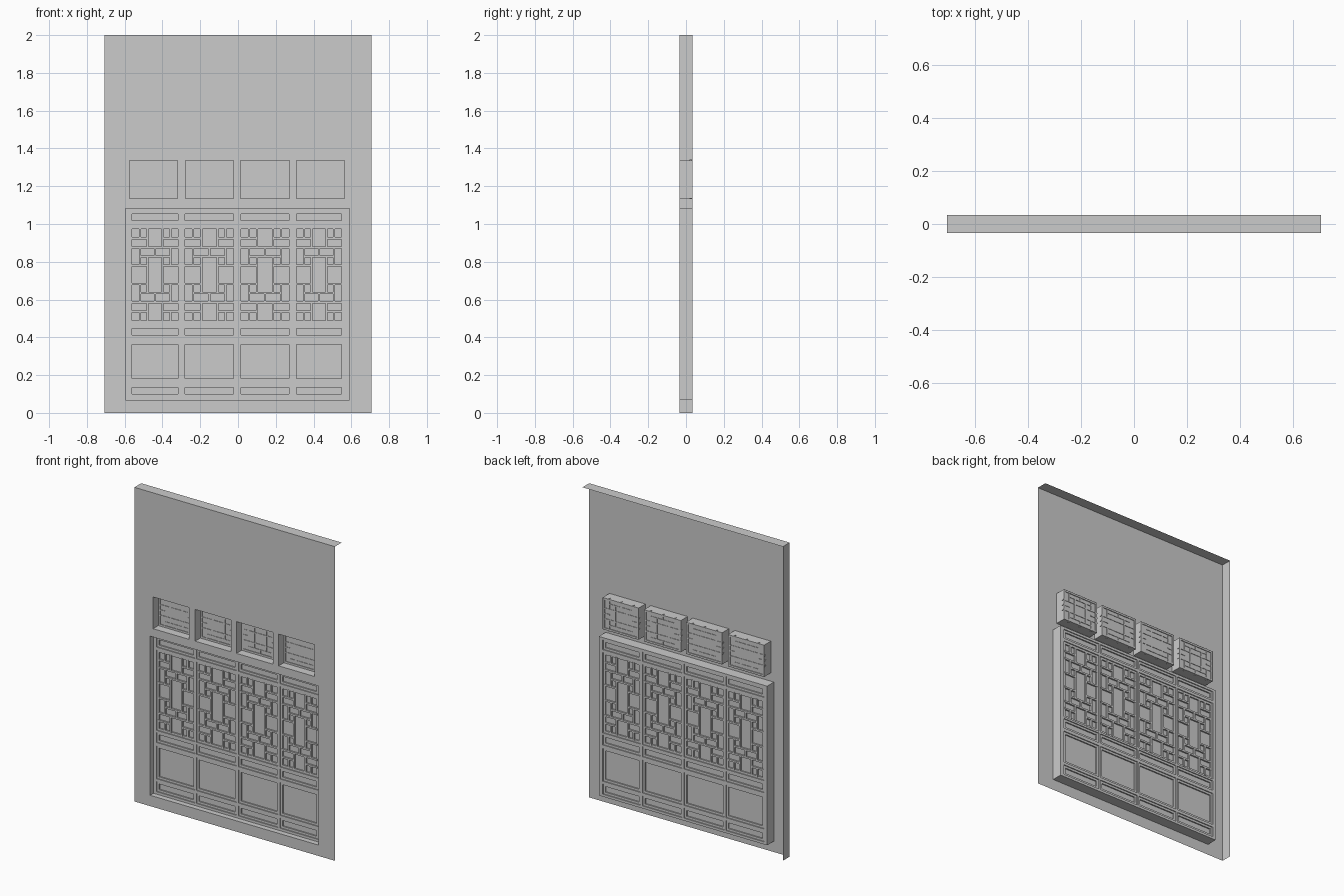
import bpy, bmesh

if "Cube" in bpy.data.objects:
    bpy.data.objects.remove(bpy.data.objects["Cube"])

FRONT, DEPTH = -0.034, 0.068
WIN_X = [(-0.574, -0.32), (-0.278, -0.024), (0.013, 0.272), (0.31, 0.563)]
WIN_Z = (1.135, 1.337)
DOOR_X, DOOR_Z = (-0.595, 0.59), (0.069, 1.082)
LEAF_X = [(-0.574, -0.304), (-0.294, -0.01), (0.003, 0.283), (0.296, 0.563)]
PANEL_Z = [(0.085, 0.149), (0.167, 0.377), (0.398, 0.462), (0.475, 0.987), (1.005, 1.066)]


def finish(name, bm):
    me = bpy.data.meshes.new(name)
    bm.to_mesh(me)
    bm.free()
    ob = bpy.data.objects.new(name, me)
    bpy.context.collection.objects.link(ob)
    return ob


def box(bm, x, y, z):
    r = bmesh.ops.create_cube(bm, size=1)
    for v in r["verts"]:
        v.co = [(a[0] + a[1]) / 2 + c * (a[1] - a[0]) for c, a in zip(v.co, (x, y, z))]


def border(bm, x, y, z, w):
    box(bm, (x[0], x[0] + w), y, z)
    box(bm, (x[1] - w, x[1]), y, z)
    for a, b in ((z[0], z[0] + w), (z[1] - w, z[1])):
        box(bm, (x[0] + w, x[1] - w), y, (a, b))


def lattice(bm, x, y, z, n, segs, w):
    """Quarter pattern (u0, v0, u1, v1) counted from the centre, mirrored both ways."""
    cx, cz = sum(x) / 2, sum(z) / 2
    su, sv = (x[1] - x[0]) / 2 / n[0], (z[1] - z[0]) / 2 / n[1]
    done = set()
    for u0, v0, u1, v1 in segs:
        for mx in (-1, 1):
            for mz in (-1, 1):
                a = tuple(sorted((mx * u0, mx * u1)) + sorted((mz * v0, mz * v1)))
                if a in done:
                    continue
                done.add(a)
                box(bm, (cx + a[0] * su - w / 2, cx + a[1] * su + w / 2), y,
                    (cz + a[2] * sv - w / 2, cz + a[3] * sv + w / 2))


# Wall: open shell with front sheet, top, left side and deep opening reveals
holes = [(x, WIN_Z) for x in WIN_X] + [(DOOR_X, DOOR_Z)]
xs = sorted({-0.706, 0.706} | {v for h in holes for v in h[0]})
zs = sorted({0, 2} | {v for h in holes for v in h[1]})
bm = bmesh.new()
grid = {(i, j): bm.verts.new((x, FRONT, z)) for i, x in enumerate(xs) for j, z in enumerate(zs)}
for i in range(len(xs) - 1):
    for j in range(len(zs) - 1):
        mx, mz = (xs[i] + xs[i + 1]) / 2, (zs[j] + zs[j + 1]) / 2
        if not any(h[0][0] < mx < h[0][1] and h[1][0] < mz < h[1][1] for h in holes):
            bm.faces.new([grid[i, j], grid[i + 1, j], grid[i + 1, j + 1], grid[i, j + 1]])
bmesh.ops.delete(bm, geom=[v for v in bm.verts if not v.link_faces], context="VERTS")


def extruded(e):
    a, b = (v.co for v in e.verts)
    right = min(a.x, b.x) > 0.7
    bottom = max(a.z, b.z) < 0.001
    return e.is_boundary and not right and not bottom


r = bmesh.ops.extrude_edge_only(bm, edges=[e for e in bm.edges if extruded(e)])
bmesh.ops.translate(bm, vec=(0, DEPTH, 0), verts=[g for g in r["geom"] if isinstance(g, bmesh.types.BMVert)])
bmesh.ops.recalc_face_normals(bm, faces=bm.faces)
bm.faces.ensure_lookup_table()
if bm.faces[0].normal.y > 0:
    bmesh.ops.reverse_faces(bm, faces=bm.faces)
finish("wall", bm)

# Upper windows: backing pane, frame and thin lattice
WIN_SEGS = [(1, 0, 1, 2), (0, 1, 3, 1), (2, 1, 2, 3), (0, 2, 2, 2), (0, 2, 0, 3), (2, 0, 3, 0)]
for x in WIN_X:
    bm = bmesh.new()
    box(bm, x, (0.022, 0.028), WIN_Z)
    border(bm, x, (0.018, 0.033), WIN_Z, 0.012)
    lattice(bm, x, (0.019, 0.031), WIN_Z, (3, 3), WIN_SEGS, 0.007)
    finish("window_lattice", bm)

# Door frame: stiles and rails around the panel openings
bm = bmesh.new()
fy = (0.0, 0.034)
edges = [DOOR_X[0]] + [v for p in LEAF_X for v in p] + [DOOR_X[1]]
rails = [DOOR_Z[0]] + [v for p in PANEL_Z for v in p] + [DOOR_Z[1]]
for k in range(0, len(edges), 2):
    box(bm, (edges[k], edges[k + 1]), fy, DOOR_Z)
for x in LEAF_X:
    for k in range(0, len(rails), 2):
        box(bm, x, fy, (rails[k], rails[k + 1]))
finish("door_frame", bm)

# Door leaves: stepped panels, with geometric lattice in the tall opening
DOOR_SEGS = [(1, 0, 1, 2), (0, 2, 2, 2), (2, 1, 2, 3), (1, 1, 3, 1), (0, 3, 3, 3),
             (1, 3, 1, 5), (1, 4, 3, 4), (0, 2, 0, 3), (2, 4, 2, 5)]
for x in LEAF_X:
    bm = bmesh.new()
    for k, z in enumerate(PANEL_Z):
        box(bm, x, (0.014, 0.02), z)
        border(bm, x, (0.006, 0.028), z, 0.014)
        if k == 3:
            inner_x, inner_z = (x[0] + 0.014, x[1] - 0.014), (z[0] + 0.014, z[1] - 0.014)
            lattice(bm, inner_x, (0.004, 0.03), inner_z, (3, 5), DOOR_SEGS, 0.011)
    finish("door_leaf", bm)
